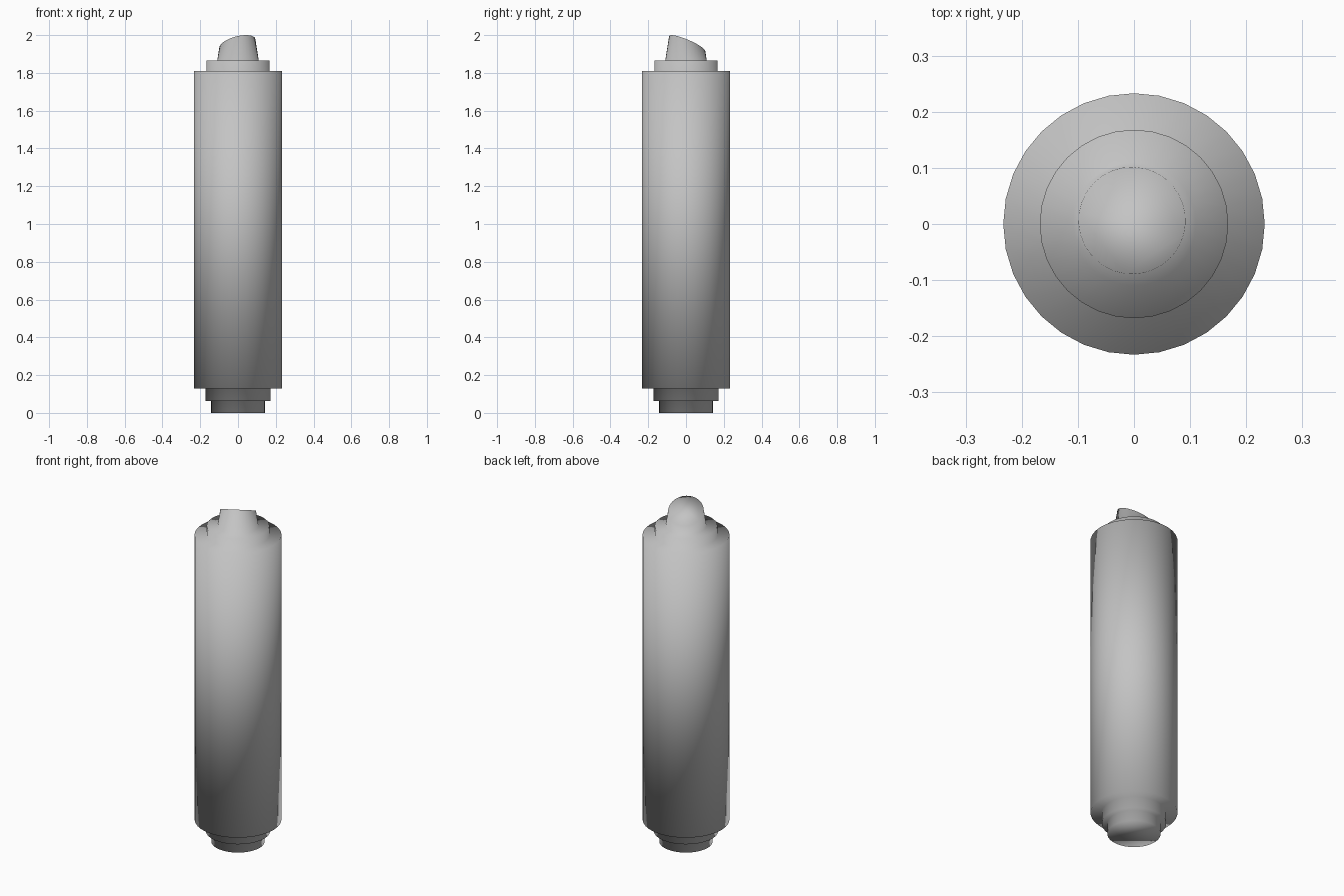
import bpy
import bmesh
from math import cos, sin, tau

cube = bpy.data.objects.get("Cube")
if cube:
    bpy.data.objects.remove(cube, do_unlink=True)

SIDES = 32
TIP_BASE_Z, TIP_BASE_R, TAPER = 1.865, 0.11, 0.16
CUT_Z, SLOPE_X, SLOPE_Y = 1.9585, 0.23, -0.41

# Stepped outline as (radius, height), from the foot to the tip's root
PROFILE = [
    (0.143, 0.0), (0.143, 0.063),          # foot
    (0.173, 0.063), (0.173, 0.13),         # lower ring
    (0.233, 0.13), (0.233, 1.81),          # barrel
    (0.168, 1.81), (0.168, TIP_BASE_Z),    # collar
    (TIP_BASE_R, TIP_BASE_Z),              # root of tip
]


def plain_material(name, colour):
    mat = bpy.data.materials.new(name)
    mat.use_nodes = True
    mat.diffuse_color = colour
    mat.node_tree.nodes["Principled BSDF"].inputs["Base Color"].default_value = colour
    return mat


def cut_point(a):
    """Where the tapered side of the tip meets the slanted cut."""
    k = SLOPE_X * cos(a) + SLOPE_Y * sin(a)
    z = (CUT_Z + k * (TIP_BASE_R + TAPER * TIP_BASE_Z)) / (1 + TAPER * k)
    r = TIP_BASE_R - TAPER * (z - TIP_BASE_Z)
    return r * cos(a), r * sin(a), z


angles = [tau * i / SIDES for i in range(SIDES)]
bm = bmesh.new()

# Turned tube with its slanted rim, welded into one skin
rings = [[bm.verts.new((r * cos(a), r * sin(a), z)) for a in angles]
         for r, z in PROFILE]
rings.append([bm.verts.new(cut_point(a)) for a in angles])
for low, high in zip(rings, rings[1:]):
    for i in range(SIDES):
        j = (i + 1) % SIDES
        bm.faces.new((low[i], low[j], high[j], high[i]))

# Flat bottom and slanted top
bm.faces.new(reversed(rings[0]))
bm.faces.new(rings[-1])
bmesh.ops.recalc_face_normals(bm, faces=bm.faces)
for face in bm.faces:
    face.smooth = True

mesh = bpy.data.meshes.new("slant_tipped_tube")
bm.to_mesh(mesh)
bm.free()
mesh.materials.append(plain_material("light grey", (0.55, 0.55, 0.55, 1)))
tube = bpy.data.objects.new("slant_tipped_tube", mesh)
bpy.context.collection.objects.link(tube)
